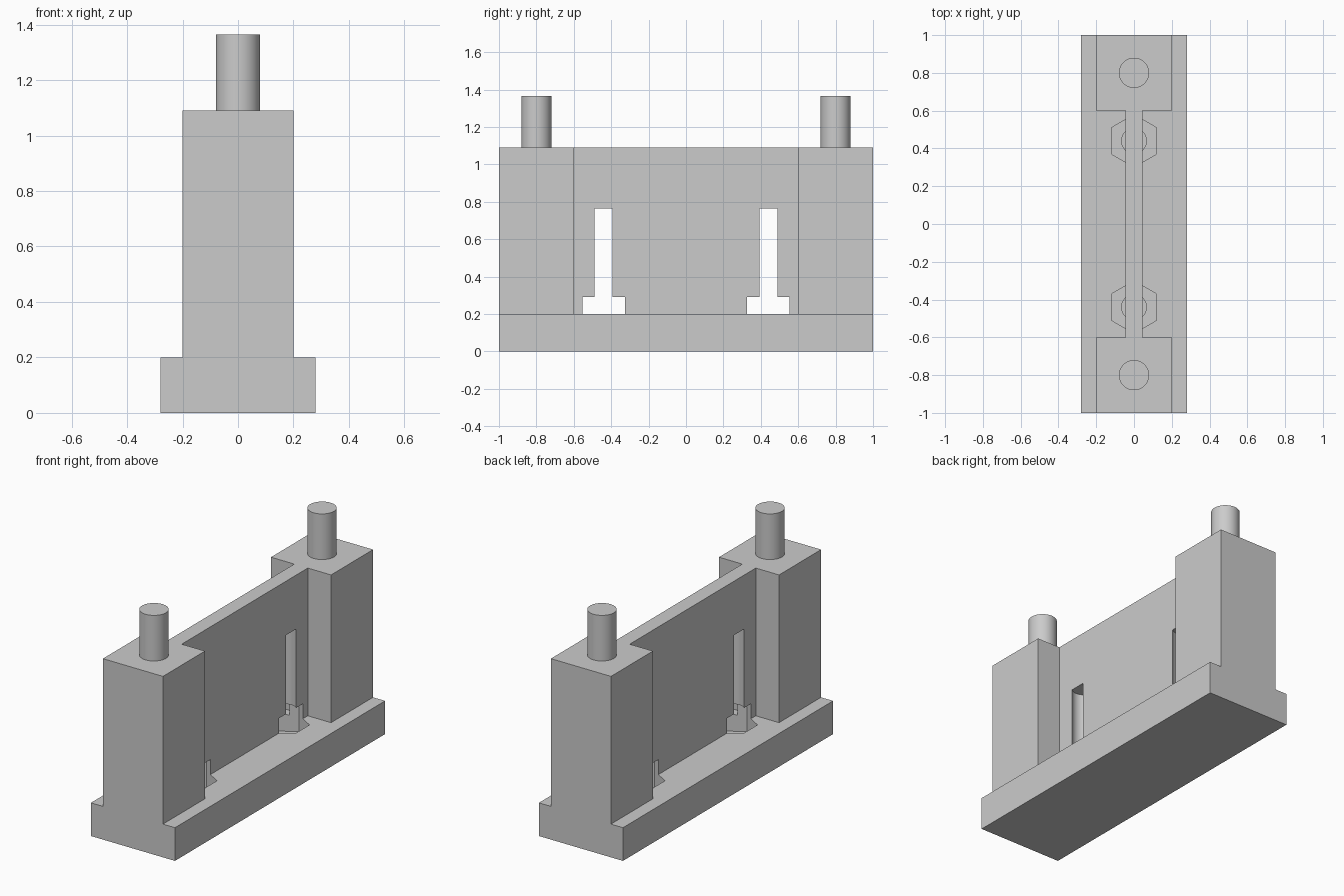
import bpy
import bmesh
import math

if "Cube" in bpy.data.objects:
    bpy.data.objects.remove(bpy.data.objects["Cube"], do_unlink=True)

grey = bpy.data.materials.new("plain grey")
grey.use_nodes = True
colour = (0.6, 0.6, 0.6, 1)
grey.diffuse_color = colour
grey.node_tree.nodes["Principled BSDF"].inputs["Base Color"].default_value = colour


def prism(name, outline, bottom, top):
    """Extrude a plan outline from bottom to top."""
    bm = bmesh.new()
    face = bm.faces.new([bm.verts.new((x, y, bottom)) for x, y in outline])
    raised = bmesh.ops.extrude_face_region(bm, geom=[face])["geom"]
    verts = [v for v in raised if isinstance(v, bmesh.types.BMVert)]
    bmesh.ops.translate(bm, verts=verts, vec=(0, 0, top - bottom))
    bmesh.ops.recalc_face_normals(bm, faces=bm.faces)
    mesh = bpy.data.meshes.new(name)
    bm.to_mesh(mesh)
    bm.free()
    mesh.materials.append(grey)
    obj = bpy.data.objects.new(name, mesh)
    bpy.context.collection.objects.link(obj)
    return obj


def ring(radius, sides, y):
    """Regular polygon outline with a corner pointing along y."""
    angles = [math.tau * i / sides for i in range(sides)]
    return [(radius * math.sin(a), y + radius * math.cos(a)) for a in angles]


def combine(target, tool, operation):
    """Apply a boolean and discard the tool."""
    mod = target.modifiers.new("combine", 'BOOLEAN')
    mod.operation = operation
    mod.solver = 'EXACT'
    mod.object = tool
    bpy.context.view_layer.objects.active = target
    bpy.ops.object.modifier_apply(modifier=mod.name)
    bpy.data.objects.remove(tool, do_unlink=True)


# Base plate
BASE_TOP, BODY_TOP = 0.2, 1.09
body = prism("body", [(-0.28, -1), (0.28, -1), (0.28, 1), (-0.28, 1)], 0, BASE_TOP)

# Two end posts joined by a thin web
half = [(0.2, -1), (0.2, -0.6), (0.045, -0.6), (0.045, 0.6), (0.2, 0.6), (0.2, 1)]
outline = half + [(-x, y) for x, y in reversed(half)]
combine(body, prism("posts_and_web", outline, 0.02, BODY_TOP), 'UNION')

# Locating pins, then bolt slots with hexagonal nut pockets
for side in (-1, 1):
    combine(body, prism("pin", ring(0.08, 48, side * 0.8), BODY_TOP - 0.05, 1.365), 'UNION')
    y = side * 0.44
    combine(body, prism("bolt_hole", ring(0.066, 48, y), 0.05, 0.765), 'DIFFERENCE')
    combine(body, prism("nut_pocket", ring(0.1386, 6, y), 0.1, 0.29), 'DIFFERENCE')

# Smooth round walls, sharp corners
bpy.ops.object.select_all(action='DESELECT')
body.select_set(True)
bpy.context.view_layer.objects.active = body
bpy.ops.object.shade_smooth_by_angle(angle=math.radians(30))
